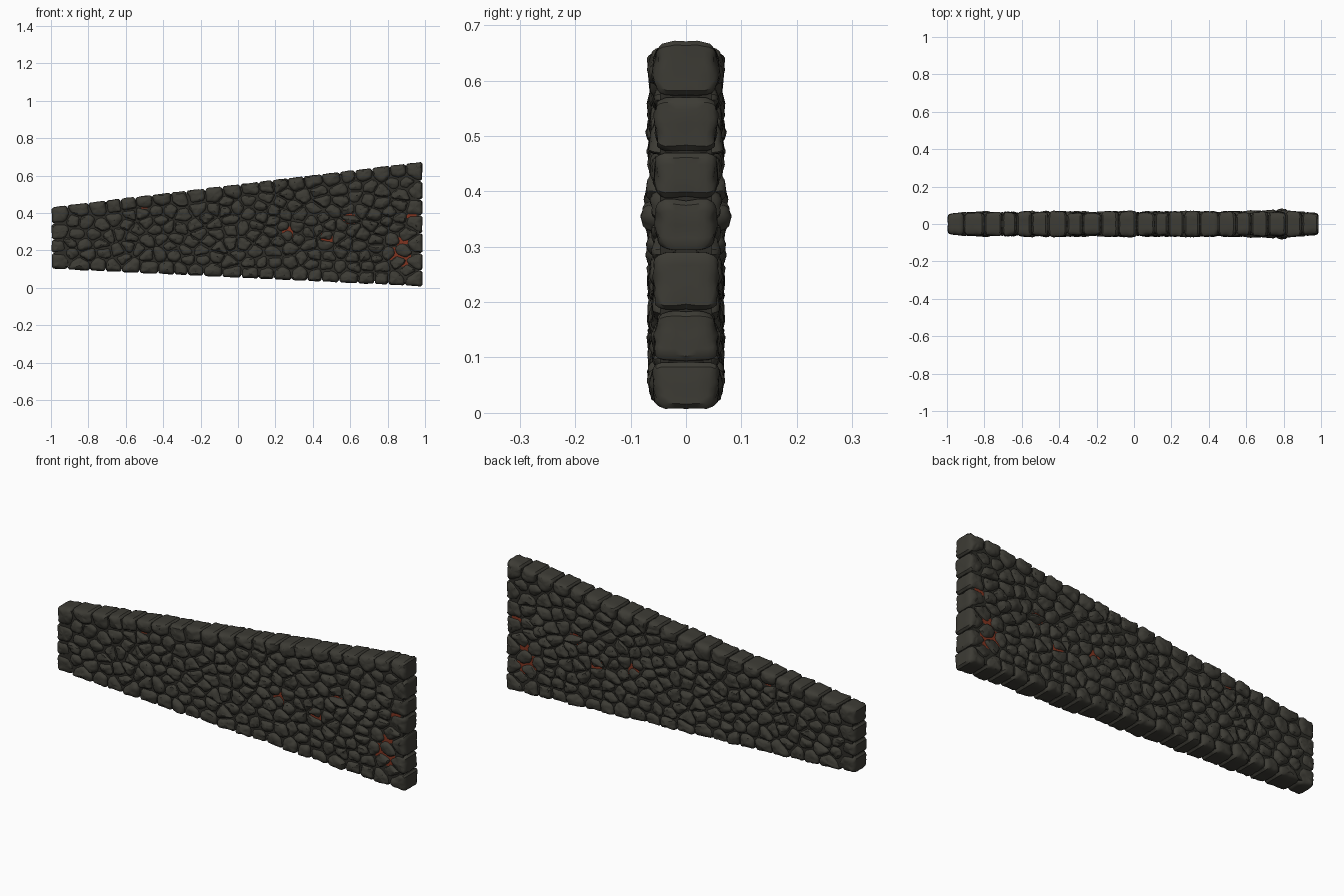
import bpy, bmesh, math, random
from mathutils import Vector, noise

if "Cube" in bpy.data.objects:
    bpy.data.objects.remove(bpy.data.objects["Cube"])

random.seed(7)
X0, X1 = -0.995, 0.985


def mat(name, c):
    m = bpy.data.materials.new(name)
    m.diffuse_color = (*c, 1)
    m.use_nodes = True
    m.node_tree.nodes["Principled BSDF"].inputs["Base Color"].default_value = m.diffuse_color
    return m


STONE = mat("dark_stone", (0.046, 0.044, 0.035))
MORTAR = mat("dark_crevice", (0.026, 0.025, 0.020))
EMBER = mat("rusty_red", (0.22, 0.035, 0.015))


def bottom(x):
    return 0.103 - 0.094 * (x - X0) / (X1 - X0)


def top(x):
    return 0.43 + 0.242 * (x - X0) / (X1 - X0)


# seeds: a regular course round the edge, then scattered rubble inside
seeds = []


def edge_course(n, fn):
    for i in range(n):
        t = (i + 0.5 + random.uniform(-0.2, 0.2)) / n
        seeds.append(Vector(fn(t)))


def span(t):
    return X0 + 0.11 + (X1 - X0 - 0.19) * t


edge_course(20, lambda t: (span(t), top(span(t)) - random.uniform(0.032, 0.045)))
edge_course(20, lambda t: (span(t), bottom(span(t)) + random.uniform(0.028, 0.038)))
edge_course(7, lambda t: (X1 - 0.04, 0.012 + 0.66 * t))
edge_course(4, lambda t: (X0 + 0.05, 0.11 + 0.31 * t))
for _ in range(9000):
    x = random.uniform(X0 + 0.08, X1 - 0.08)
    z = random.uniform(bottom(x) + 0.07, top(x) - 0.08)
    gap = random.choice((0.046, 0.054, 0.066))
    if all(math.hypot((x - s.x) / 1.25, z - s.y) > gap for s in seeds):
        seeds.append(Vector((x, z)))


def clip(poly, p, n):
    """Keep the part of a polygon where (q - p).n <= 0."""
    out = []
    for a, b in zip(poly, poly[1:] + poly[:1]):
        da, db = (a - p).dot(n), (b - p).dot(n)
        if da <= 0:
            out.append(a)
        if da * db < 0:
            out.append(a.lerp(b, da / (da - db)))
    return out


def cell(s):
    """Outline of one stone, with a narrow joint all round."""
    poly = [Vector((X0, bottom(X0))), Vector((X1, bottom(X1))),
            Vector((X1, top(X1))), Vector((X0, top(X0)))]
    for o in seeds:
        d = o - s
        if 0 < d.length < 0.35:
            n = Vector((d.x / 1.4, d.y)).normalized()
            poly = clip(poly, (s + o) / 2 - n * 0.002, n)
    return poly


def soften(poly):
    """Cut the corners and subdivide the edges."""
    pts = []
    for a, b in zip(poly, poly[1:] + poly[:1]):
        ln = (b - a).length
        if ln < 0.004:
            pts.append((a + b) / 2)
            continue
        c = min(0.3, 0.009 / ln)
        k = max(1, round(ln / 0.016))
        pts += [a.lerp(b, c + (1 - 2 * c) * i / k) for i in range(k + 1)]
    return pts


def finish(bm, name, mats):
    bmesh.ops.recalc_face_normals(bm, faces=bm.faces)
    me = bpy.data.meshes.new(name)
    bm.to_mesh(me)
    bm.free()
    for m in mats:
        me.materials.append(m)
    ob = bpy.data.objects.new(name, me)
    bpy.context.collection.objects.link(ob)
    return ob


# rings of a stone: (pull-in from the outline, fraction of depth)
RINGS = [(0, 0), (-0.001, 0.35), (0, 0.68), (0.004, 0.86), (0.010, 0.96),
         (0.019, 1.0), (0.031, 1.02)]

bm = bmesh.new()
for s in seeds:
    poly = cell(s)
    if len(poly) < 3:
        continue
    pts = soften(poly)
    c = sum(pts, Vector((0, 0))) / len(pts)
    depth = random.uniform(0.056, 0.068)
    if c.x > 0.9 or c.x < -0.93:
        depth = random.uniform(0.054, 0.060)
    bulge = max(0, 1 - math.hypot((c.x - 0.74) / 0.11, (c.y - 0.35) / 0.12))
    depth += 0.024 * bulge
    tilt = Vector((random.uniform(-0.09, 0.09), random.uniform(-0.09, 0.09)))
    size = random.uniform(0.985, 1.02)
    # a chiselled crease splits some stones in two facets
    ang = random.uniform(0, math.pi)
    crease = Vector((math.cos(ang), math.sin(ang))) * random.choice((0, 0.12, 0.2))

    def point(q, f):
        r = q - c
        y = depth * f
        if f > 0.5:
            y += tilt.dot(r) - abs(crease.dot(r)) * 0.6
            y += 0.005 * noise.noise(Vector((q.x * 22, q.y * 40, 3)))
            y += 0.003 * noise.noise(Vector((q.x * 60, q.y * 90, 8)))
        w = noise.noise(Vector((q.x * 30, y * 40, q.y * 30))) * 0.0035
        q = q + r.normalized() * w if r.length > 0.004 else q
        return bm.verts.new((q.x, -max(y, 0), max(q.y, 0.001)))

    loops = []
    for inset, f in RINGS:
        ring = []
        for p in pts:
            r = p - c
            k = max(0.25 * (1 - inset * 8), 1 - inset / max(r.length, 0.001))
            ring.append(point(c + r * k * size, f))
        loops.append(ring)
    n = len(pts)
    for lo, hi in zip(loops, loops[1:]):
        for i in range(n):
            bm.faces.new((lo[i], lo[(i + 1) % n], hi[(i + 1) % n], hi[i]))
    mid = point(c, 1.02)
    for i in range(n):
        bm.faces.new((loops[-1][i], loops[-1][(i + 1) % n], mid))
stones = finish(bm, "wall_stones", [STONE])
bpy.context.view_layer.objects.active = stones
stones.select_set(True)
bpy.ops.object.shade_smooth_by_angle(angle=math.radians(38))
stones.select_set(False)
mir = stones.modifiers.new("both_sides", "MIRROR")
mir.use_axis = (False, True, False)
mir.use_clip = True

# mortar core behind the joints, with a few glowing red cracks
HOT = [(0.47, 0.26, 0.03), (0.87, 0.17, 0.06), (0.88, 0.25, 0.03),
       (0.60, 0.37, 0.03), (0.93, 0.38, 0.03), (0.27, 0.30, 0.03), (-0.50, 0.45, 0.025)]
bm = bmesh.new()
NX, NZ = 130, 36
for side in (-1, 1):
    g = []
    for i in range(NX + 1):
        x = X0 + 0.015 + (X1 - X0 - 0.03) * i / NX
        lo, hi = bottom(x) + 0.014, top(x) - 0.014
        g.append([bm.verts.new((x, side * 0.047, lo + (hi - lo) * j / NZ)) for j in range(NZ + 1)])
    for i in range(NX):
        for j in range(NZ):
            f = bm.faces.new((g[i][j], g[i + 1][j], g[i + 1][j + 1], g[i][j + 1]))
            m = f.calc_center_median()
            f.material_index = int(any(math.hypot(m.x - a, m.z - b) < r for a, b, r in HOT))
    rim = ([r[0] for r in g] + g[-1][1:] + [r[-1] for r in g[-2::-1]] + g[0][-2:0:-1])
    if side < 0:
        front_rim = rim
for i in range(len(rim)):
    k = (i + 1) % len(rim)
    bm.faces.new((front_rim[i], front_rim[k], rim[k], rim[i]))
finish(bm, "mortar_core", [MORTAR, EMBER])
